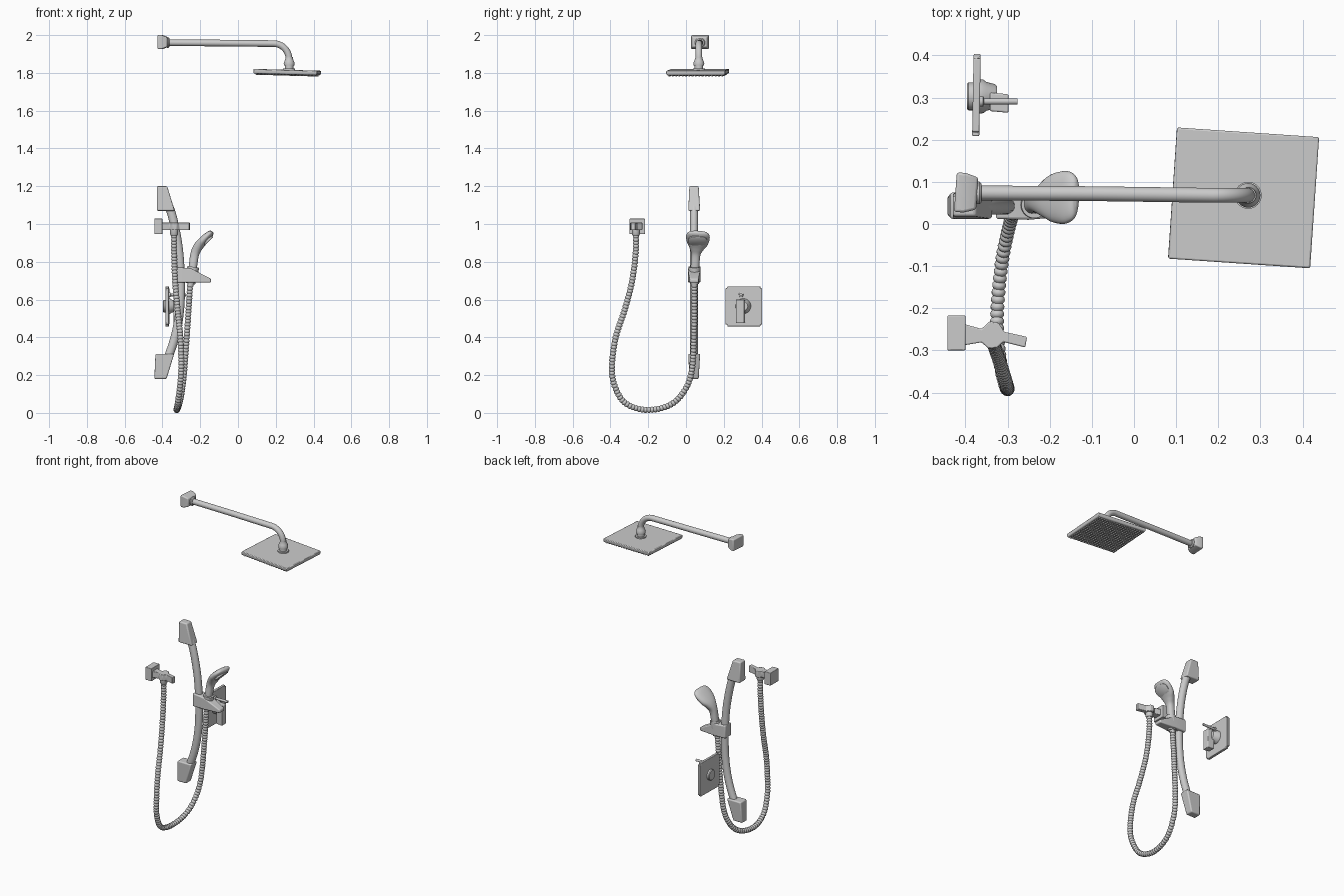
import bpy, bmesh, math
from mathutils import Vector, Matrix

if "Cube" in bpy.data.objects:
    bpy.data.objects.remove(bpy.data.objects["Cube"])

def finish(name, bm, bevel=0.0, segs=2, mat=None, angle=35):
    bmesh.ops.recalc_face_normals(bm, faces=bm.faces)
    me = bpy.data.meshes.new(name)
    bm.to_mesh(me)
    bm.free()
    ob = bpy.data.objects.new(name, me)
    bpy.context.collection.objects.link(ob)
    if mat:
        ob.matrix_world = mat
    if bevel:
        m = ob.modifiers.new("bevel", 'BEVEL')
        m.width, m.segments, m.limit_method = bevel, segs, 'ANGLE'
    bpy.ops.object.select_all(action='DESELECT')
    ob.select_set(True)
    bpy.context.view_layer.objects.active = ob
    bpy.ops.object.shade_smooth_by_angle(angle=math.radians(angle))
    return ob

def skin(bm, rings):
    """Join equal-length rings of points into a capped solid."""
    rows = [[bm.verts.new(p) for p in r] for r in rings]
    n = len(rows[0])
    for a, b in zip(rows, rows[1:]):
        for i in range(n):
            j = (i + 1) % n
            bm.faces.new((a[i], a[j], b[j], b[i]))
    bm.faces.new(rows[0][::-1])
    bm.faces.new(rows[-1])

def curve(pts, steps):
    """Catmull-Rom through points of any dimension."""
    P = [Vector(p) for p in pts]
    P = [P[0] * 2 - P[1]] + P + [P[-1] * 2 - P[-2]]
    out = []
    for i in range(1, len(P) - 2):
        a, b, c, d = P[i - 1:i + 3]
        for k in range(steps):
            t = k / steps
            out.append(0.5 * (2 * b + (c - a) * t + (2 * a - 5 * b + 4 * c - d) * t * t
                              + (3 * b - a - 3 * c + d) * t ** 3))
    return out + [P[-2]]

def sweep(name, pts, radii, n=24, side=(0, 1, 0), power=2.0, angle=35):
    """Sweep a superellipse; radii are (along side, across) per point."""
    P, side, rings = [Vector(p) for p in pts], Vector(side), []
    for i, p in enumerate(P):
        t = (P[min(i + 1, len(P) - 1)] - P[max(i - 1, 0)]).normalized()
        side = (side - t * side.dot(t)).normalized()
        up = t.cross(side)
        a, b = radii[i]
        ring = []
        for k in range(n):
            c, s = math.cos(2 * math.pi * k / n), math.sin(2 * math.pi * k / n)
            e = 2 / power
            ring.append(p + side * a * math.copysign(abs(c) ** e, c)
                        + up * b * math.copysign(abs(s) ** e, s))
        rings.append(ring)
    bm = bmesh.new()
    skin(bm, rings)
    return finish(name, bm, angle=angle)

def turned(name, origin, axis, profile, n=32):
    """Round part: profile of (distance along axis, radius)."""
    o, a = Vector(origin), Vector(axis)
    side = (0, 1, 0) if abs(a.y) < 0.5 else (1, 0, 0)
    return sweep(name, [o + a * d for d, r in profile], [(r, r) for d, r in profile], n, side)

def loft_z(name, rows, bevel):
    """Rectangles (z, x0, x1, y0, y1) stacked upward."""
    bm = bmesh.new()
    skin(bm, [[(x0, y0, z), (x1, y0, z), (x1, y1, z), (x0, y1, z)] for z, x0, x1, y0, y1 in rows])
    return finish(name, bm, bevel, 3)

def loft_x(name, rows, bevel, mat=None):
    """Rectangles (x, y0, y1, z0, z1) stacked along x."""
    bm = bmesh.new()
    skin(bm, [[(x, y0, z0), (x, y1, z0), (x, y1, z1), (x, y0, z1)] for x, y0, y1, z0, z1 in rows])
    return finish(name, bm, bevel, 3, mat)

# overhead shower: wall flange, arm and joint
loft_x("arm_flange", [(-.025, -.047, .047, -.037, .037), (-.003, -.047, .047, -.037, .037),
                      (.027, -.038, .038, -.026, .026)], .006,
       Matrix.Translation((-.399, .074, 1.963)) @ Matrix.Rotation(math.radians(-4), 4, 'Z'))
arm = [(-.39, .074, 1.96), (-.1, .072, 1.958)]
for k in range(13):
    a = math.pi / 2 * (1 - k / 12)
    arm.append((.188 + .082 * math.cos(a), .068, 1.873 + .082 * math.sin(a)))
arm.append((.271, .068, 1.85))
sweep("shower_arm", arm, [(.0175, .0175)] * len(arm))
turned("arm_collar", (-.375, .074, 1.96), (1, 0, 0), [(0, .027), (.008, .027), (.013, .022)])
turned("swivel_joint", (.271, .068, 0), (0, 0, 1),
       [(1.815, .032), (1.823, .032), (1.824, .022), (1.838, .022), (1.839, .027),
        (1.852, .029), (1.864, .024), (1.878, .019), (1.885, .019)])

# square rain head with nozzle grid underneath
tilt = (Matrix.Translation((.26, .062, 1.803)) @ Matrix.Rotation(math.radians(-3.9), 4, 'Z')
        @ Matrix.Rotation(math.radians(1.6), 4, 'Y'))
bm = bmesh.new()
skin(bm, [[(-w, -d, z), (w, -d, z), (w, d, z), (-w, d, z)] for z, w, d in
          ((-.011, .166, .152), (-.004, .169, .156), (.013, .169, .156))])
finish("rain_head", bm, .004, 2, tilt)
bm = bmesh.new()
for i in range(18):
    for j in range(17):
        bmesh.ops.create_cone(bm, cap_ends=True, segments=6, radius1=.0035, radius2=.0055, depth=.008,
                              matrix=Matrix.Translation((-.153 + i * .018, -.14 + j * .0175, -.0135)))
finish("rain_nozzles", bm, mat=tilt)

# curved slide bar and its end mounts
bar = curve([(-.38, .043, 1.13), (-.345, .043, 1.03), (-.315, .043, .87), (-.304, .043, .7),
             (-.309, .043, .54), (-.334, .043, .4), (-.385, .043, .25)], 8)
sweep("slide_bar", bar, [(.021, .023)] * len(bar))
loft_z("bar_mount_upper", [(1.07, -.43, -.335, .012, .075), (1.2, -.43, -.375, .018, .067)], .007)
loft_z("bar_mount_lower", [(.18, -.443, -.378, .018, .067), (.313, -.437, -.338, .012, .075)], .007)

# sliding holder
loft_x("slider_holder", [(-.328, .012, .074, .69, .772), (-.25, .01, .076, .69, .765),
                         (-.143, .02, .066, .69, .71)], .006)
turned("holder_cradle", (-.251, .045, .684), (.16, 0, .987), [(0, .024), (.05, .031), (.09, .031)])

# hand shower: handle flowing into a flattened head (x, y, z, half width, half depth)
hand = curve([(-.252, .044, .67, .015, .015), (-.246, .045, .72, .02, .02),
              (-.238, .048, .78, .023, .022), (-.229, .052, .84, .025, .023),
              (-.213, .057, .876, .041, .025), (-.193, .061, .902, .057, .024),
              (-.165, .063, .931, .063, .021), (-.147, .063, .948, .056, .017),
              (-.138, .063, .956, .042, .011), (-.135, .063, .959, .02, .004)], 5)
sweep("hand_shower", [p[:3] for p in hand], [(p[3], p[4]) for p in hand], 32, power=2.3, angle=50)
n = Vector((.71, 0, -.7))
face = Vector((-.172, .062, .924))
sweep("hand_shower_face", [face + n * d for d in (.008, .022, .0245)],
      [(.05, .034), (.05, .034), (.045, .03)], 32, power=2.6)

# ribbed flexible hose
path = curve([(-.252, .044, .7), (-.268, .043, .45), (-.285, .03, .22), (-.30, -.02, .1),
              (-.315, -.1, .035), (-.325, -.22, .0165), (-.318, -.325, .055), (-.306, -.38, .15),
              (-.3, -.392, .25), (-.305, -.372, .4), (-.32, -.323, .55), (-.333, -.285, .7),
              (-.338, -.266, .85), (-.338, -.265, .96)], 24)
lens = [0.0]
for a, b in zip(path, path[1:]):
    lens.append(lens[-1] + (b - a).length)
RIBS, PER = 110, 4
pts, rad, j = [], [], 0
for i in range(RIBS * PER + 1):
    s = lens[-1] * i / (RIBS * PER)
    while j < len(lens) - 2 and lens[j + 1] < s:
        j += 1
    pts.append(path[j].lerp(path[j + 1], (s - lens[j]) / (lens[j + 1] - lens[j])))
    r = (.0125, .0158, .0165, .0158)[i % PER]
    rad.append((r, r))
sweep("hose", pts, rad, 14)

# wall outlet with hub and lever
loft_x("outlet_block", [(-.443, -.3, -.217, .947, 1.028), (-.4, -.3, -.217, .947, 1.028)], .003)
outline = [(-.405, -.288), (-.362, -.281), (-.345, -.296), (-.325, -.294), (-.31, -.28),
           (-.258, -.293), (-.254, -.268), (-.308, -.256), (-.322, -.234), (-.343, -.231),
           (-.362, -.249), (-.405, -.237)]
bm = bmesh.new()
skin(bm, [[(x, y, z) for x, y in outline] for z in (.967, 1.007)])
finish("outlet_lever", bm, .003)
turned("outlet_hose_nut", (-.338, -.265, .94), (0, 0, 1), [(0, .018), (.005, .021), (.03, .021)])

# mixer valve: plate, body, hub, lever block and pin
bm = bmesh.new()
bmesh.ops.create_cube(bm, size=1, matrix=Matrix.Diagonal((.017, .195, .212, 1)))
bmesh.ops.bevel(bm, geom=[e for e in bm.edges if abs(e.verts[0].co.x - e.verts[1].co.x) > .01],
                offset=.01, segments=4, affect='EDGES')
finish("valve_plate", bm, .003, 2,
       Matrix.Translation((-.374, .306, .564)) @ Matrix.Rotation(math.radians(-1), 4, 'Z'))
turned("valve_body", (-.397, .303, .565), (1, 0, 0), [(0, .03), (.004, .033), (.025, .033)])
turned("valve_hub", (-.37, .303, .565), (1, 0, 0), [(0, .041), (.012, .04), (.02, .034), (.04, .029), (.045, .024)])
loft_x("valve_lever", [(-.342, .268, .312, .477, .6), (-.298, .264, .308, .475, .6)], .004)
turned("valve_pin", (-.37, .291, .625), (1, 0, 0), [(0, .013), (.012, .012), (.014, .0075), (.094, .0075)])
